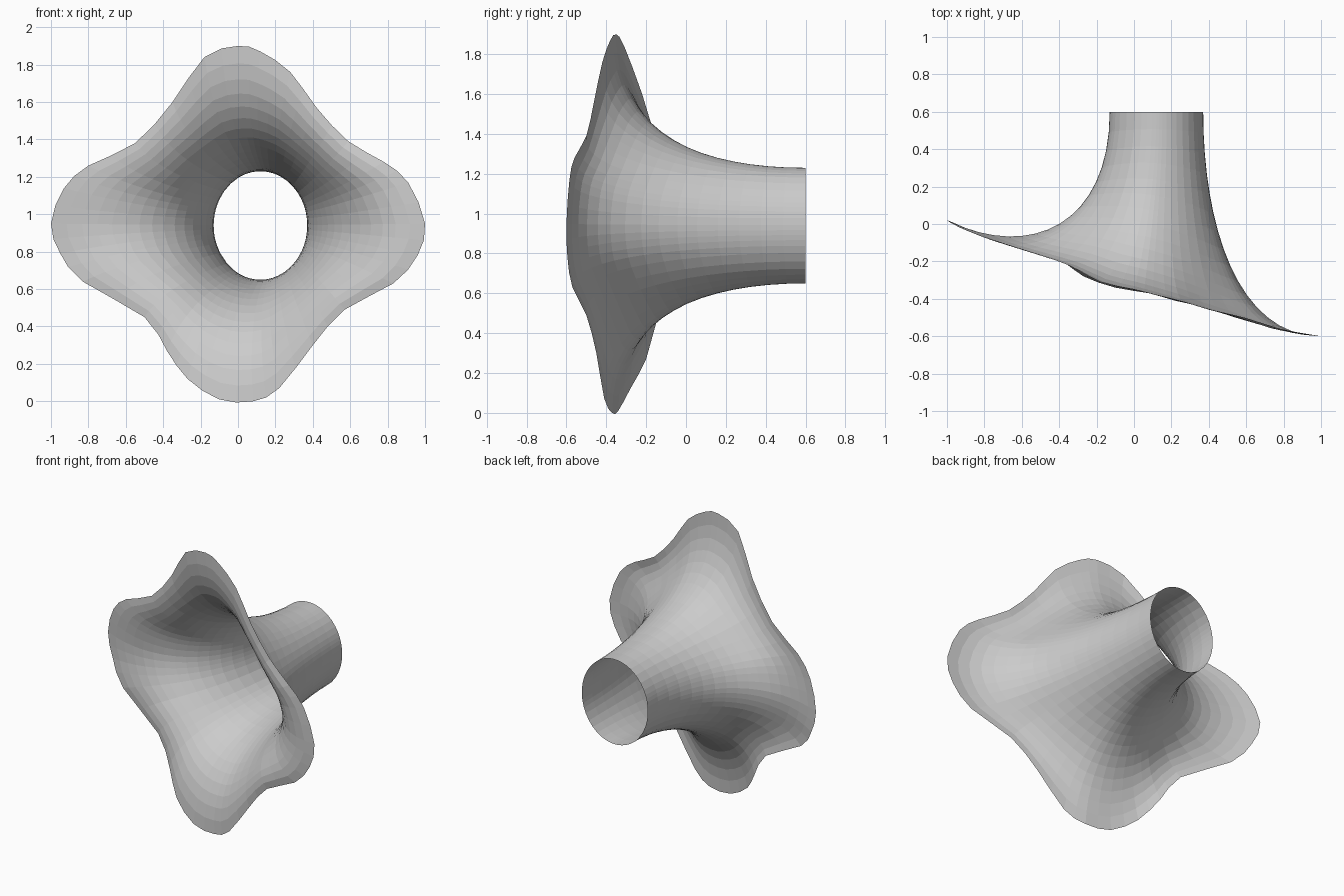
import bpy, bmesh
from math import atan2, cos, sin
from mathutils import Vector

if "Cube" in bpy.data.objects:
    bpy.data.objects.remove(bpy.data.objects["Cube"])

# Outer rim of the four-lobed mouth: x, y, z going round from the right lobe
RIM = [Vector(p) for p in [
    (1, -.6, .95), (.91, -.585, 1.17), (.78, -.56, 1.28), (.59, -.5, 1.39),
    (.42, -.46, 1.57), (.28, -.42, 1.76), (.12, -.38, 1.87), (0, -.35, 1.9),
    (-.18, -.31, 1.84), (-.35, -.22, 1.6), (-.55, -.15, 1.38),
    (-.8, -.07, 1.26), (-.93, -.02, 1.14), (-1, .02, .95),
    (-.95, 0, .79), (-.83, -.06, .64), (-.5, -.15, .45), (-.38, -.2, .27),
    (-.27, -.28, .12), (-.1, -.34, .01), (.08, -.37, 0), (.22, -.41, .07),
    (.4, -.45, .3), (.57, -.5, .49), (.83, -.57, .63), (.96, -.595, .78)]]
RINGS = 16


def smooth_loop(pts):
    """Double the points of a closed loop with Catmull-Rom midpoints."""
    out, n = [], len(pts)
    for i in range(n):
        a, b, c, d = (pts[(i + k) % n] for k in (-1, 0, 1, 2))
        out += [b, (9 * (b + c) - a - d) / 16]
    return out


def profile(rim, t):
    """Curve from the round tube end to one point on the rim."""
    f = atan2((rim.z - .94), rim.x)
    c, s = cos(f), sin(f)
    tube = Vector((.12 + .25 * c, .6, .94 + .29 * s))
    neck = Vector((tube.x, .1 * s * s, tube.z))
    flare = Vector((.55 * c, -.36 - .2 * c - .04 * c * c, .94 + .44 * s))
    u = 1 - t
    return u**3 * tube + 3 * u*u*t * neck + 3 * u*t*t * flare + t**3 * rim


# Flared horn: open surface lofted from tube end to lobed rim
bm = bmesh.new()
loop = smooth_loop(RIM)
n = len(loop)
rings = [[bm.verts.new(profile(p, k / RINGS)) for p in loop]
         for k in range(RINGS + 1)]
for r0, r1 in zip(rings, rings[1:]):
    for i in range(n):
        j = (i + 1) % n
        bm.faces.new((r0[i], r0[j], r1[j], r1[i]))
bmesh.ops.recalc_face_normals(bm, faces=bm.faces[:])
mesh = bpy.data.meshes.new("flared_horn")
bm.to_mesh(mesh)
bm.free()
horn = bpy.data.objects.new("flared_horn", mesh)
bpy.context.collection.objects.link(horn)
